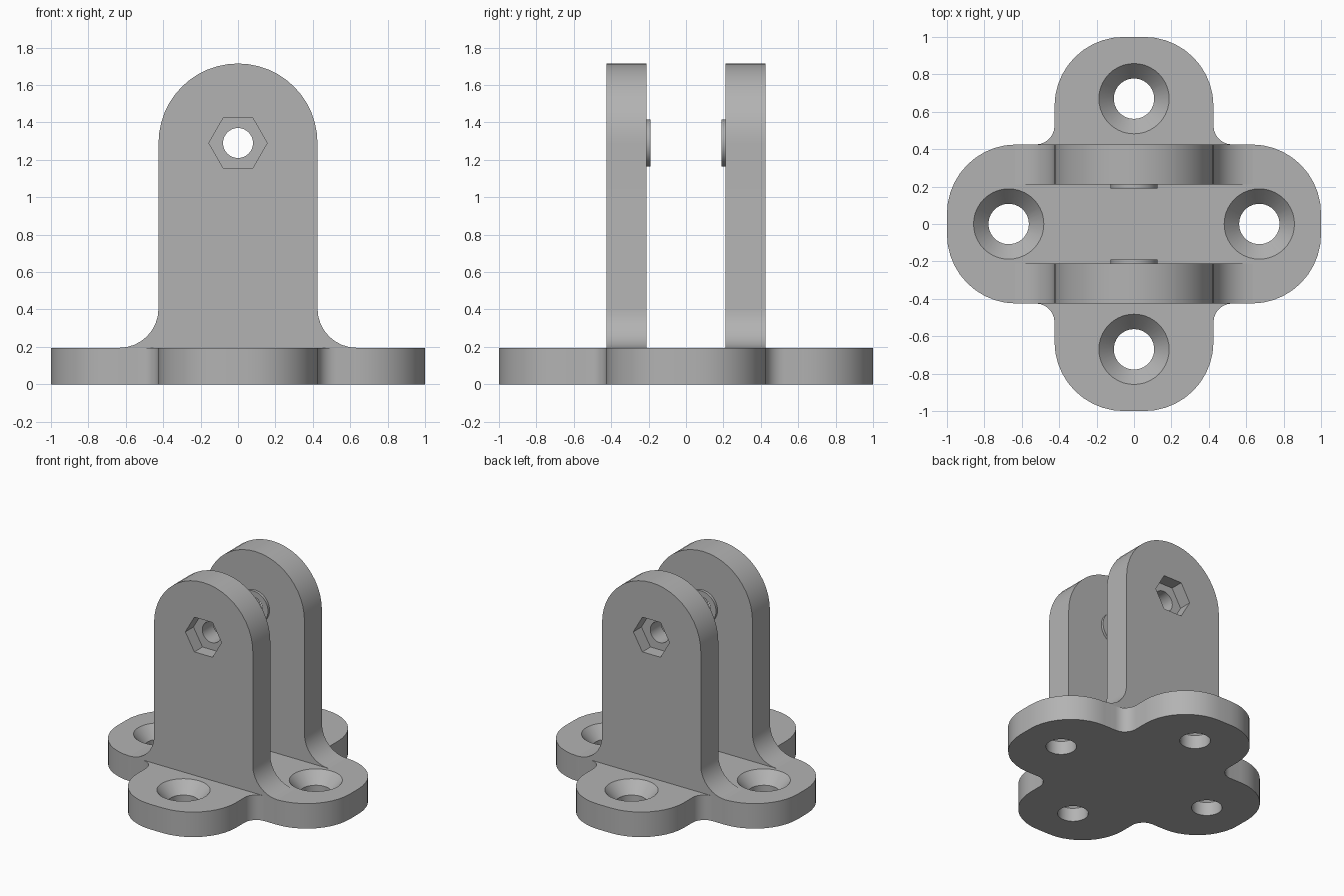
import bpy, bmesh
from math import pi, cos, sin
from mathutils import Matrix, Vector

if "Cube" in bpy.data.objects:
    bpy.data.objects.remove(bpy.data.objects["Cube"])

grey = bpy.data.materials.new("plain grey")
grey.use_nodes = True
colour = (0.45, 0.45, 0.45, 1)
grey.diffuse_color = colour
grey.node_tree.nodes["Principled BSDF"].inputs["Base Color"].default_value = colour

HALF = 0.425      # half width of lobes and ears
TOP = 0.195       # plate thickness
INNER = 0.21      # inner face of each ear
PIN_Z = 1.29
HOLE = 0.67       # screw hole distance from the centre
ALONG_Y = Matrix.Rotation(pi / 2, 4, "X")   # local z becomes -y, local y becomes z


def arc(cx, cy, r, a0, a1, n=10):
    angles = [a0 + (a1 - a0) * i / n for i in range(n + 1)]
    return [(cx + r * cos(a), cy + r * sin(a)) for a in angles]


def finish(name, bm, matrix=None):
    if matrix:
        bm.transform(matrix)
    bmesh.ops.recalc_face_normals(bm, faces=bm.faces)
    mesh = bpy.data.meshes.new(name)
    bm.to_mesh(mesh)
    bm.free()
    mesh.materials.append(grey)
    obj = bpy.data.objects.new(name, mesh)
    bpy.context.collection.objects.link(obj)
    return obj


def prism(name, outline, z0, z1, matrix=None):
    bm = bmesh.new()
    bm.faces.new([bm.verts.new((x, y, z0)) for x, y in outline])
    up = bmesh.ops.extrude_face_region(bm, geom=bm.faces[:])
    verts = [v for v in up["geom"] if isinstance(v, bmesh.types.BMVert)]
    bmesh.ops.translate(bm, verts=verts, vec=(0, 0, z1 - z0))
    return finish(name, bm, matrix)


def lathe(name, profile, matrix, closed=False, steps=40):
    # Stack rings of (radius, height) and skin them
    bm = bmesh.new()
    rings = [[bm.verts.new((r * cos(2 * pi * i / steps), r * sin(2 * pi * i / steps), z))
              for i in range(steps)] for r, z in profile]
    pairs = list(zip(rings, rings[1:]))
    if closed:
        pairs.append((rings[-1], rings[0]))
    else:
        bm.faces.new(rings[0])
        bm.faces.new(rings[-1])
    for a, b in pairs:
        for i in range(steps):
            j = (i + 1) % steps
            bm.faces.new((a[i], a[j], b[j], b[i]))
    return finish(name, bm, matrix)


def cut(obj, cutters):
    for cutter in cutters:
        mod = obj.modifiers.new("cut", "BOOLEAN")
        mod.operation, mod.solver, mod.object = "DIFFERENCE", "EXACT", cutter
    graph = bpy.context.evaluated_depsgraph_get()
    mesh = bpy.data.meshes.new_from_object(obj.evaluated_get(graph))
    obj.modifiers.clear()
    obj.data = mesh
    for cutter in cutters:
        bpy.data.objects.remove(cutter)


def smooth(obj):
    bpy.ops.object.select_all(action="DESELECT")
    obj.select_set(True)
    bpy.context.view_layer.objects.active = obj
    bpy.ops.object.shade_smooth_by_angle(angle=pi / 6)


# Base plate: one rounded lobe with its inner fillet, repeated four times
corner, fillet = 0.37, 0.1
flat = HALF - corner
lobe = arc(1 - corner, -flat, corner, -pi / 2, 0) + arc(1 - corner, flat, corner, 0, pi / 2)
lobe += arc(HALF + fillet, HALF + fillet, fillet, -pi / 2, -pi, 6)
outline = []
for k in range(4):
    turn = Matrix.Rotation(k * pi / 2, 3, "Z")
    outline += [tuple((turn @ Vector((x, y, 0))).xy) for x, y in lobe]
plate = prism("base_plate", outline, 0, TOP)

# Countersunk screw holes
sink = [(0.108, -0.1), (0.108, TOP - 0.09), (0.188, TOP), (0.188, TOP + 0.1)]
cut(plate, [lathe("screw_cutter", sink,
                  Matrix.Translation((HOLE * cos(k * pi / 2), HOLE * sin(k * pi / 2), 0)))
            for k in range(4)])
smooth(plate)

# Ears: round top, flared foot, pin bore, hexagonal pocket on the outer face
flare = 0.21
ear_outline = arc(HALF + flare, TOP + flare, flare, -pi / 2, -pi, 8)
ear_outline += arc(0, PIN_Z, HALF, 0, pi, 24)
ear_outline += arc(-HALF - flare, TOP + flare, flare, 0, -pi / 2, 8)
hexagon = arc(0, PIN_Z, 0.156, 0, 5 * pi / 3, 5)
at_pin = Matrix.Translation((0, 0, PIN_Z)) @ ALONG_Y

for side, flip in (("front", 0), ("back", pi)):
    place = Matrix.Rotation(flip, 4, "Z")
    ear = prism(side + "_ear", ear_outline, INNER, HALF, place @ ALONG_Y)
    bore = lathe("bore_cutter", [(0.08, 0.1), (0.08, 0.5)], place @ at_pin)
    pocket = prism("pocket_cutter", hexagon, HALF - 0.1, HALF + 0.1, place @ ALONG_Y)
    cut(ear, [bore, pocket])
    smooth(ear)
    # Raised ring around the bore on the inner face
    ring = [(0.08, INNER), (0.125, INNER), (0.125, INNER - 0.02), (0.08, INNER - 0.02)]
    smooth(lathe(side + "_boss", ring, place @ at_pin, closed=True))
